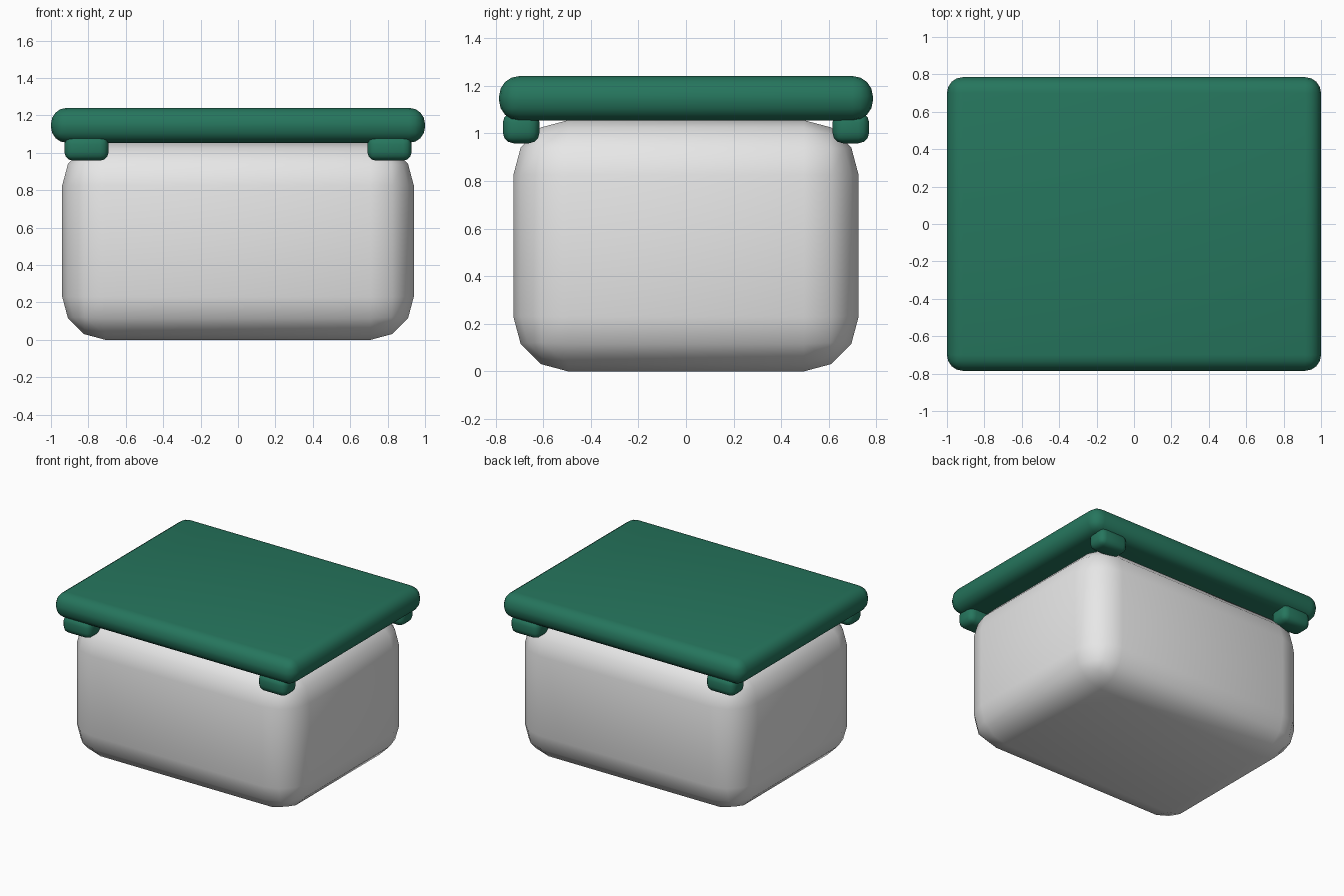
import bpy
import math

cube = bpy.data.objects.get("Cube")
if cube:
    bpy.data.objects.remove(cube, do_unlink=True)


def make_material(name, rgb):
    mat = bpy.data.materials.new(name)
    mat.use_nodes = True
    mat.diffuse_color = (*rgb, 1)
    mat.node_tree.nodes["Principled BSDF"].inputs["Base Color"].default_value = (*rgb, 1)
    return mat


def rounded_box(name, low, high, radius, segments, mat):
    """Smooth box between two opposite corners, with rounded edges."""
    centre = [(a + b) / 2 for a, b in zip(low, high)]
    bpy.ops.mesh.primitive_cube_add(size=1, location=centre)
    obj = bpy.context.object
    obj.name = name
    obj.scale = [b - a for a, b in zip(low, high)]
    bpy.ops.object.transform_apply(location=False, rotation=False, scale=True)
    bevel = obj.modifiers.new("rounded_edges", "BEVEL")
    bevel.width = radius
    bevel.segments = segments
    bpy.ops.object.modifier_apply(modifier=bevel.name)
    obj.data.materials.append(mat)
    bpy.ops.object.shade_smooth_by_angle(angle=math.radians(40))
    return obj


white = make_material("white plastic", (0.8, 0.8, 0.8))
green = make_material("green plastic", (0.019, 0.18, 0.11))

# Container body and lid
rounded_box("container_body", (-0.94, -0.725, 0), (0.94, 0.725, 1.055), 0.23, 3, white)
rounded_box("lid", (-1, -0.785, 1.053), (1, 0.785, 1.24), 0.085, 4, green)

# Clips under the four lid corners
for side, sx in (("left", 1), ("right", -1)):
    for end, sy in (("front", -1), ("back", 1)):
        x, y = sx * 0.81, sy * 0.692
        rounded_box(f"{end}_{side}_clip", (x - 0.118, y - 0.077, 0.958),
                    (x + 0.118, y + 0.077, 1.09), 0.045, 3, green)
